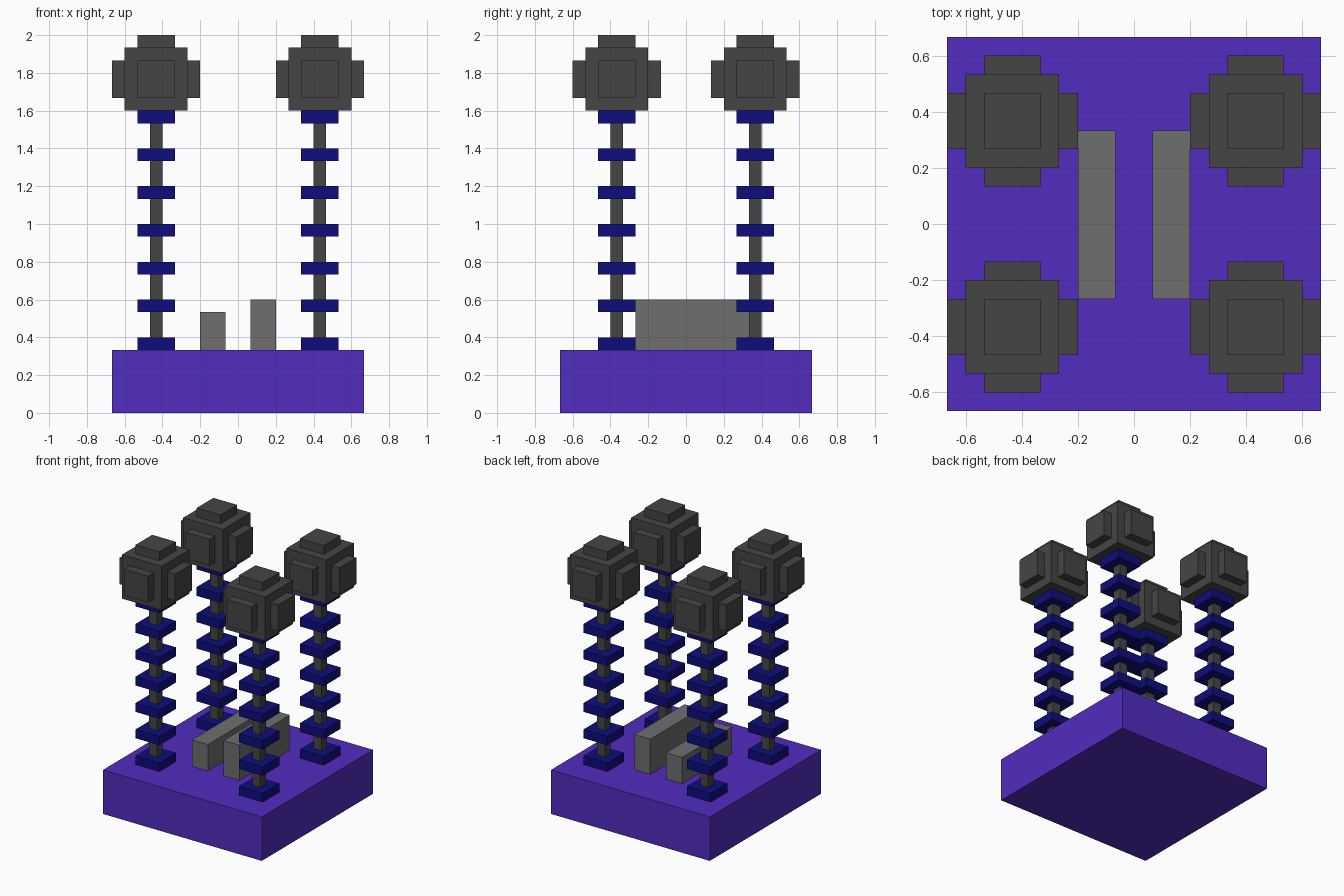
import bpy
import bmesh
from mathutils import Matrix, Vector

cube = bpy.data.objects.get("Cube")
if cube:
    bpy.data.objects.remove(cube, do_unlink=True)

U = 1 / 15  # grid step all parts are built on


def material(name, color):
    mat = bpy.data.materials.new(name)
    mat.use_nodes = True
    mat.diffuse_color = (*color, 1)
    mat.node_tree.nodes["Principled BSDF"].inputs["Base Color"].default_value = (*color, 1)
    return mat


purple = material("purple", (0.084, 0.025, 0.52))
navy = material("navy blue", (0.004, 0.004, 0.205))
dark_grey = material("dark grey", (0.06, 0.06, 0.06))
grey = material("mid grey", (0.156, 0.156, 0.156))


def boxes(name, mat, spans):
    """One object made of boxes, each given as (low corner, high corner) in grid steps."""
    bm = bmesh.new()
    for low, high in spans:
        low, high = Vector(low) * U, Vector(high) * U
        place = Matrix.Translation((low + high) / 2) @ Matrix.Diagonal((*(high - low), 1))
        bmesh.ops.create_cube(bm, size=1, matrix=place)
    mesh = bpy.data.meshes.new(name)
    bm.to_mesh(mesh)
    bm.free()
    mesh.materials.append(mat)
    obj = bpy.data.objects.new(name, mesh)
    bpy.context.collection.objects.link(obj)
    return obj


def block(x, y, z, rx, ry, rz):
    """Corners of a box from its centre and half sizes."""
    return (x - rx, y - ry, z - rz), (x + rx, y + ry, z + rz)


# Base slab and the two low walls between the towers
boxes("base", purple, [((-10, -10, 0), (10, 10, 5))])
boxes("right_wall", grey, [((-3, -4, 5), (-1, 5, 8))])
boxes("left_wall", grey, [((1, -4, 5), (3, 5, 9))])

# Four towers: pole, seven square collars, and a head with raised panels
for side, x in (("left", 6.5), ("right", -6.5)):
    for end, y in (("front", -5.5), ("back", 5.5)):
        tag = f"{end}_{side}"
        boxes(f"{tag}_pole", dark_grey, [block(x, y, 14, 0.5, 0.5, 9)])
        boxes(f"{tag}_collars", navy,
              [block(x, y, 5.5 + 3 * i, 1.5, 1.5, 0.5) for i in range(7)])
        head = [block(x, y, 26.5, 2.5, 2.5, 2.5)]
        for dx, dy, dz in ((1, 0, 0), (-1, 0, 0), (0, 1, 0), (0, -1, 0), (0, 0, 1)):
            half = [0.5 if d else 1.5 for d in (dx, dy, dz)]
            head.append(block(x + 3 * dx, y + 3 * dy, 26.5 + 3 * dz, *half))
        boxes(f"{tag}_head", dark_grey, head)
